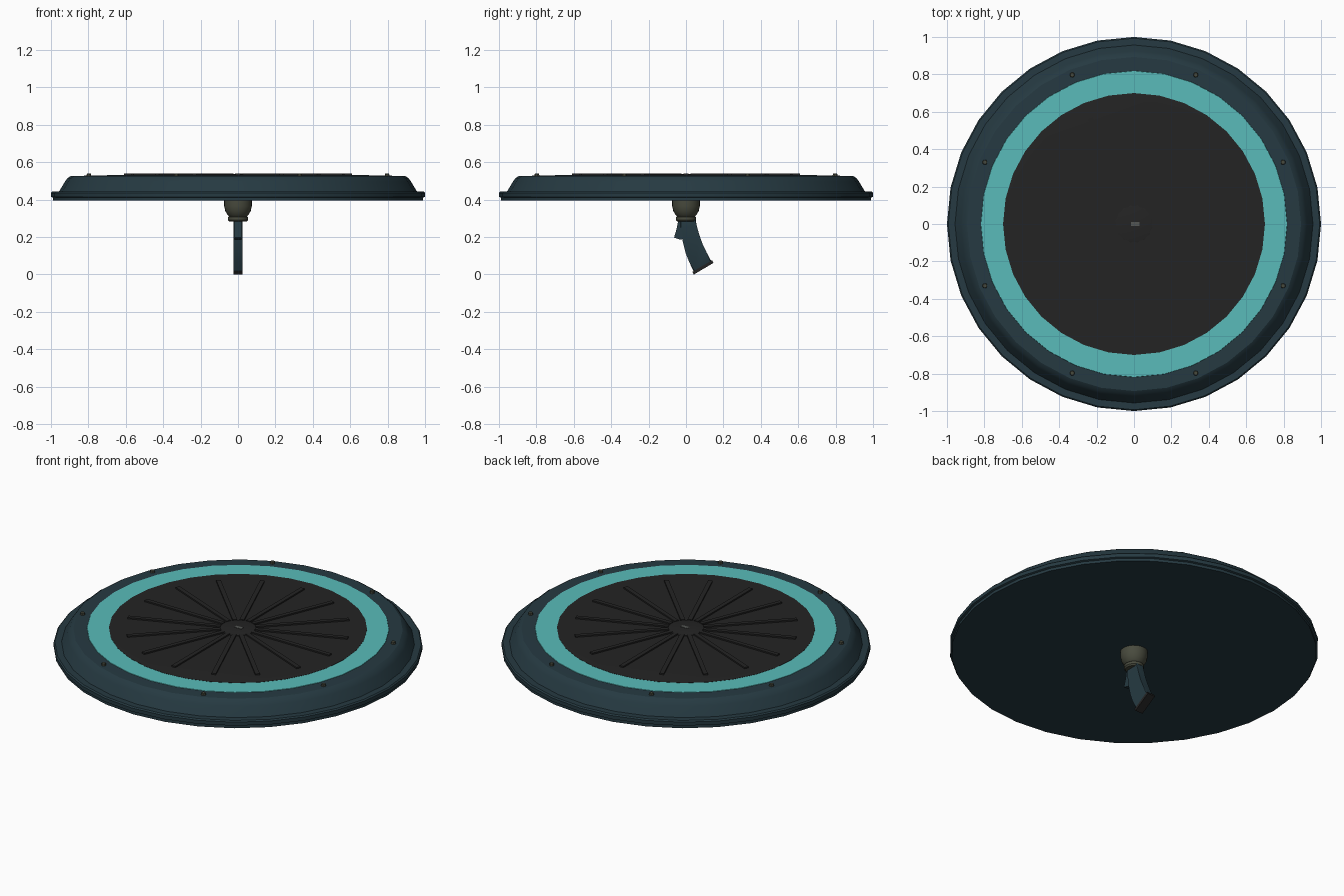
import bpy, bmesh, math
from mathutils import Matrix

if "Cube" in bpy.data.objects:
    bpy.data.objects.remove(bpy.data.objects["Cube"])

def mat(name, rgb):
    m = bpy.data.materials.new(name)
    m.diffuse_color = (*rgb, 1)
    m.use_nodes = True
    m.node_tree.nodes["Principled BSDF"].inputs["Base Color"].default_value = m.diffuse_color
    return m

SLATE = mat("dark slate teal", (0.019, 0.042, 0.054))
TEAL = mat("bright teal", (0.10, 0.50, 0.49))
BLACK = mat("charcoal", (0.0175, 0.0175, 0.0175))
OLIVE = mat("olive metal", (0.066, 0.07, 0.048))
GREY = mat("grey metal", (0.09, 0.095, 0.09))

def finish(name, bm, m, smooth=None):
    bmesh.ops.remove_doubles(bm, verts=bm.verts, dist=1e-5)
    bmesh.ops.recalc_face_normals(bm, faces=bm.faces)
    me = bpy.data.meshes.new(name)
    bm.to_mesh(me)
    bm.free()
    me.materials.append(m)
    ob = bpy.data.objects.new(name, me)
    bpy.context.collection.objects.link(ob)
    if smooth:
        bpy.ops.object.select_all(action='DESELECT')
        ob.select_set(True)
        bpy.context.view_layer.objects.active = ob
        bpy.ops.object.shade_smooth_by_angle(angle=math.radians(smooth))
    return ob

def lathe(name, pts, m, n=32, closed=False, smooth=30):
    # Revolve (radius, z) points about z; open profiles get flat end caps
    bm = bmesh.new()
    rings = [[bm.verts.new((r * math.cos(2 * math.pi * i / n),
                            r * math.sin(2 * math.pi * i / n), z))
              for i in range(n)] for r, z in pts]
    pairs = list(zip(rings, rings[1:]))
    if closed:
        pairs.append((rings[-1], rings[0]))
    else:
        bm.faces.new(rings[0])
        bm.faces.new(rings[-1])
    for a, b in pairs:
        for i in range(n):
            j = (i + 1) % n
            bm.faces.new((a[i], a[j], b[j], b[i]))
    return finish(name, bm, m, smooth)

def slab(name, yz, half, m, bevel=0.0):
    # Side outline in (y, z) extruded across x
    bm = bmesh.new()
    a = [bm.verts.new((-half, y, z)) for y, z in yz]
    b = [bm.verts.new((half, y, z)) for y, z in yz]
    caps = [bm.faces.new(a), bm.faces.new(b)]
    for i in range(len(yz)):
        j = (i + 1) % len(yz)
        bm.faces.new((a[i], a[j], b[j], b[i]))
    if bevel:
        edges = {e for f in caps for e in f.edges}
        bmesh.ops.bevel(bm, geom=list(edges), offset=bevel, segments=2,
                        affect='EDGES', profile=0.5)
    return finish(name, bm, m, 35)

# Main disc with stepped rim
lathe("disc_body", [(0.99, 0.395), (0.99, 0.411), (1.0, 0.415), (1.0, 0.436),
                    (0.993, 0.443), (0.957, 0.443), (0.925, 0.497),
                    (0.912, 0.515), (0.893, 0.527), (0.82, 0.528)], SLATE)

# Glowing band and dark centre plate
lathe("teal_ring", [(0.70, 0.526), (0.82, 0.526), (0.818, 0.530), (0.70, 0.530)],
      TEAL, closed=True)
lathe("centre_plate", [(0.70, 0.526), (0.70, 0.531), (0.66, 0.532)], BLACK)
lathe("centre_hub", [(0.10, 0.530), (0.10, 0.535), (0.092, 0.537)], BLACK)

# Radial ribs
bm = bmesh.new()
for k in range(16):
    bmesh.ops.create_cube(bm, size=1, matrix=Matrix.Rotation(k * math.pi / 8, 4, 'Z')
                          @ Matrix.Translation((0.353, 0, 0.534))
                          @ Matrix.Diagonal((0.515, 0.025, 0.012, 1)))
finish("radial_ribs", bm, BLACK)

# Small plate in the middle of the hub
bm = bmesh.new()
bmesh.ops.create_cube(bm, size=1, matrix=Matrix.Translation((0.006, 0, 0.537))
                      @ Matrix.Diagonal((0.045, 0.02, 0.004, 1)))
finish("hub_plate", bm, GREY)

# Rim screws
bm = bmesh.new()
for k in range(8):
    a = math.radians(22.5 + 45 * k)
    bmesh.ops.create_cone(bm, cap_ends=True, segments=10, radius1=0.014,
                          radius2=0.011, depth=0.016, matrix=Matrix.Translation(
                              (0.863 * math.cos(a), 0.863 * math.sin(a), 0.532)))
finish("rim_screws", bm, OLIVE)

# Socket under the disc
lathe("socket", [(0.074, 0.40), (0.074, 0.365), (0.068, 0.340), (0.056, 0.318),
                 (0.048, 0.311), (0.054, 0.307), (0.054, 0.292), (0.047, 0.284),
                 (0.03, 0.284)], OLIVE, n=24)

# Curved grip, butt cap and trigger
slab("grip", [(-0.032, 0.30), (-0.028, 0.25), (-0.018, 0.18), (-0.002, 0.115),
              (0.018, 0.065), (0.043, 0.012), (0.138, 0.066), (0.110, 0.118),
              (0.088, 0.165), (0.070, 0.215), (0.058, 0.26), (0.050, 0.30)],
     0.023, SLATE, 0.005)
slab("butt_cap", [(0.034, 0.014), (0.042, 0.0), (0.147, 0.062), (0.139, 0.076)],
     0.025, BLACK)
slab("trigger", [(-0.042, 0.285), (-0.050, 0.245), (-0.064, 0.197),
                 (-0.032, 0.187), (-0.012, 0.19), (-0.02, 0.285)], 0.018, SLATE)
